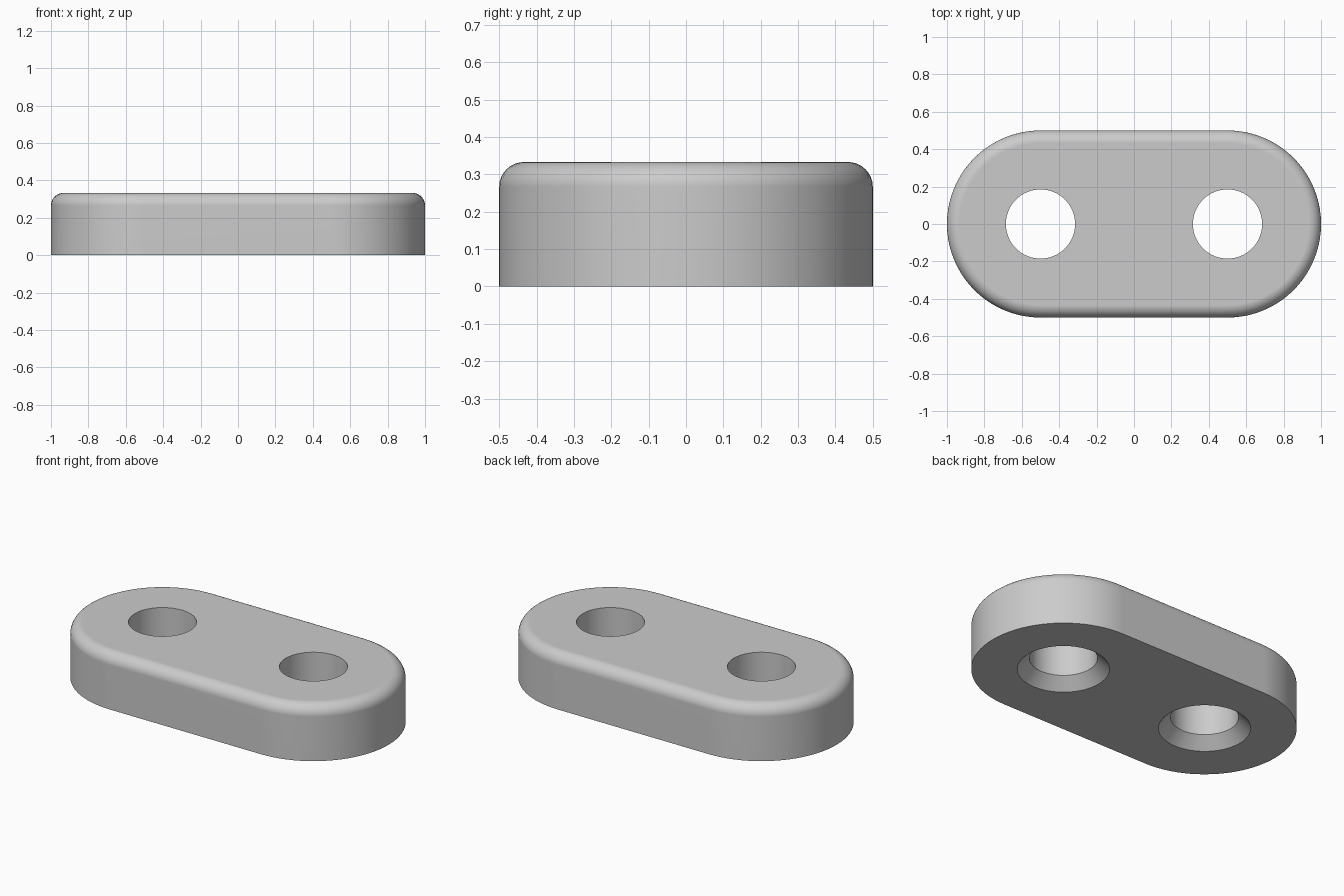
import bpy
import bmesh
from math import pi, cos, sin, radians

cube = bpy.data.objects.get("Cube")
if cube:
    bpy.data.objects.remove(cube, do_unlink=True)

HEIGHT = 0.333
END_RADIUS = 0.5
HOLE_X = 0.5
HOLE_RADIUS = 0.185
SINK_RADIUS = 0.25
SINK_DEPTH = 0.067
FILLET = 0.067

grey = bpy.data.materials.new("light grey")
grey.use_nodes = True
colour = (0.6, 0.6, 0.6, 1)
grey.diffuse_color = colour
grey.node_tree.nodes["Principled BSDF"].inputs["Base Color"].default_value = colour


def add_object(name, bm):
    mesh = bpy.data.meshes.new(name)
    bmesh.ops.recalc_face_normals(bm, faces=bm.faces)
    bm.to_mesh(mesh)
    bm.free()
    mesh.materials.append(grey)
    obj = bpy.data.objects.new(name, mesh)
    bpy.context.collection.objects.link(obj)
    return obj


def make_plate():
    """Rounded-end slab with a filleted top rim."""
    bm = bmesh.new()
    steps = 40
    outline = []
    for side in (1, -1):
        for i in range(steps + 1):
            a = -pi / 2 + pi * i / steps
            outline.append(bm.verts.new((side * (HOLE_X + END_RADIUS * cos(a)),
                                         side * END_RADIUS * sin(a), 0)))
    base = bm.faces.new(outline)
    top = bmesh.ops.extrude_face_region(bm, geom=[base], use_keep_orig=True)["geom"]
    top_verts = [g for g in top if isinstance(g, bmesh.types.BMVert)]
    bmesh.ops.translate(bm, verts=top_verts, vec=(0, 0, HEIGHT))
    rim = [e for e in bm.edges if all(v.co.z > HEIGHT / 2 for v in e.verts)]
    bmesh.ops.bevel(bm, geom=rim, offset=FILLET, segments=8, profile=0.5,
                    affect='EDGES')
    return add_object("link_plate", bm)


def make_cutter(x):
    """Turned hole shape: countersink cone below a straight bore."""
    bm = bmesh.new()
    steps = 64
    margin = 0.05
    profile = [(SINK_RADIUS + margin, -margin), (HOLE_RADIUS, SINK_DEPTH),
               (HOLE_RADIUS, HEIGHT + margin)]
    rings = [[bm.verts.new((x + r * cos(2 * pi * i / steps),
                            r * sin(2 * pi * i / steps), z))
              for i in range(steps)] for r, z in profile]
    for low, high in zip(rings, rings[1:]):
        for i in range(steps):
            j = (i + 1) % steps
            bm.faces.new((low[i], low[j], high[j], high[i]))
    bm.faces.new(rings[0])
    bm.faces.new(rings[-1])
    cutter = add_object("hole_cutter", bm)
    cutter.hide_render = True
    return cutter


# Cut both countersunk holes and bake the result
plate = make_plate()
cutters = [make_cutter(x) for x in (-HOLE_X, HOLE_X)]
for cutter in cutters:
    mod = plate.modifiers.new("hole", 'BOOLEAN')
    mod.operation = 'DIFFERENCE'
    mod.solver = 'EXACT'
    mod.object = cutter
depsgraph = bpy.context.evaluated_depsgraph_get()
cut_mesh = bpy.data.meshes.new_from_object(plate.evaluated_get(depsgraph))
plate.modifiers.clear()
plate.data = cut_mesh
for cutter in cutters:
    bpy.data.objects.remove(cutter, do_unlink=True)

# Smooth walls and fillet, crisp hole and base edges
bpy.ops.object.select_all(action='DESELECT')
plate.select_set(True)
bpy.context.view_layer.objects.active = plate
bpy.ops.object.shade_smooth_by_angle(angle=radians(30))
weighted = plate.modifiers.new("flat top shading", 'WEIGHTED_NORMAL')
weighted.keep_sharp = True
